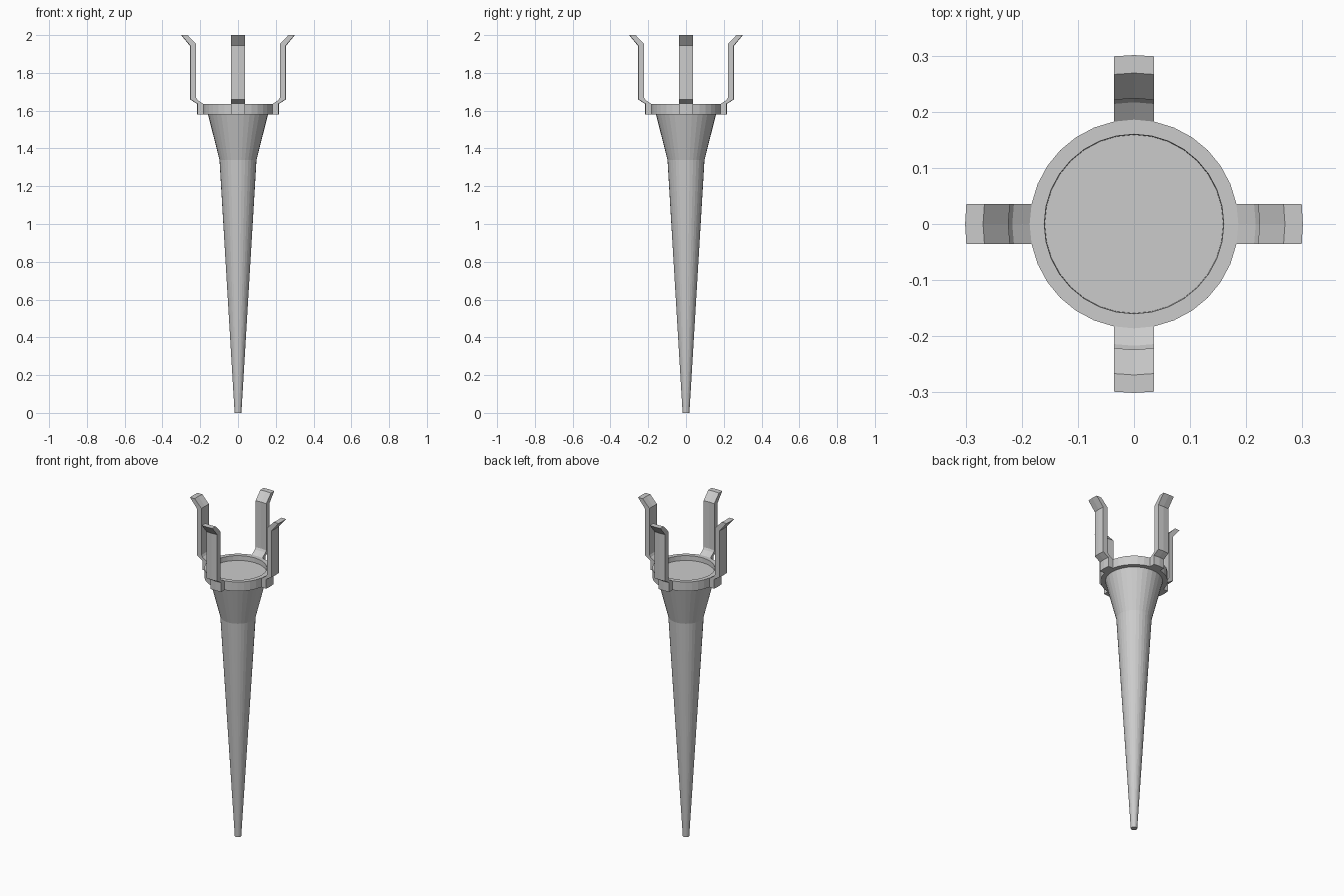
import bpy, bmesh
from math import cos, sin, pi, sqrt, radians
from mathutils import Matrix

if "Cube" in bpy.data.objects:
    bpy.data.objects.remove(bpy.data.objects["Cube"])

SIDES = 32


def finish(name, bm):
    bmesh.ops.recalc_face_normals(bm, faces=bm.faces[:])
    me = bpy.data.meshes.new(name)
    bm.to_mesh(me)
    bm.free()
    ob = bpy.data.objects.new(name, me)
    bpy.context.collection.objects.link(ob)
    return ob


def lathe(name, profile, closed=False):
    """Revolve (radius, height) points; open profiles get end caps."""
    bm = bmesh.new()
    rings = [[bm.verts.new((r * cos(2 * pi * i / SIDES), r * sin(2 * pi * i / SIDES), z))
              for i in range(SIDES)] for r, z in profile]
    pairs = list(zip(rings, rings[1:]))
    if closed:
        pairs.append((rings[-1], rings[0]))
    else:
        bm.faces.new(rings[0])
        bm.faces.new(rings[-1])
    for a, b in pairs:
        for i in range(SIDES):
            j = (i + 1) % SIDES
            bm.faces.new((a[i], a[j], b[j], b[i]))
    return finish(name, bm)


def prong(name, profile, half_width, angle):
    """Closed (radius, height) profile swept across the width, curved about the axis."""
    bm = bmesh.new()
    cols = [[bm.verts.new((sqrt(r * r - y * y), y, z)) for r, z in profile]
            for y in (-half_width, 0, half_width)]
    n = len(profile)
    for a, b in zip(cols, cols[1:]):
        for i in range(n):
            j = (i + 1) % n
            bm.faces.new((a[i], a[j], b[j], b[i]))
    bm.faces.new(cols[0])
    bm.faces.new(cols[-1])
    bmesh.ops.rotate(bm, verts=bm.verts[:], matrix=Matrix.Rotation(angle, 3, 'Z'))
    return finish(name, bm)


# Tapered handle flaring out to the cup, capped by the recessed floor
lathe("handle", [(0.018, 0), (0.098, 1.34), (0.159, 1.58), (0.161, 1.607)])

# Raised collar around the floor
lathe("collar", [(0.158, 1.58), (0.186, 1.58), (0.186, 1.636), (0.16, 1.636)], closed=True)

# Four bent prongs
PRONG = [(0.176, 1.58), (0.218, 1.58), (0.218, 1.637), (0.255, 1.66), (0.255, 1.944),
         (0.301, 2.0), (0.269, 2.0), (0.224, 1.952), (0.224, 1.668), (0.217, 1.656),
         (0.186, 1.635), (0.176, 1.635)]
for k, side in enumerate(("right", "back", "left", "front")):
    prong(side + "_prong", PRONG, 0.036, radians(90 * k))
